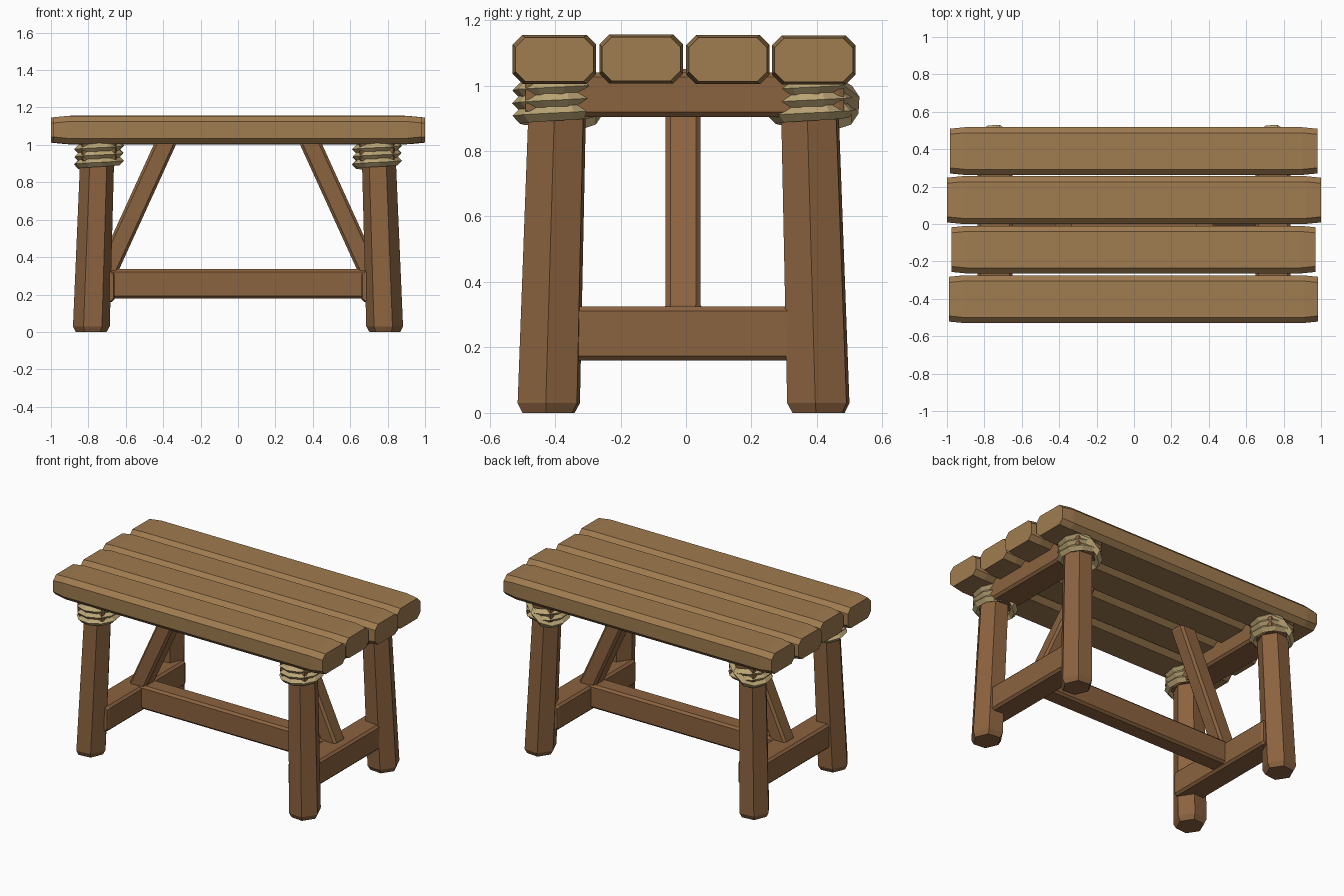
import bpy, bmesh
from math import sin, cos, radians
from mathutils import Vector

if "Cube" in bpy.data.objects:
    bpy.data.objects.remove(bpy.data.objects["Cube"])


def material(name, color):
    m = bpy.data.materials.new(name)
    m.diffuse_color = (*color, 1)
    m.use_nodes = True
    m.node_tree.nodes["Principled BSDF"].inputs["Base Color"].default_value = m.diffuse_color
    return m


TOP = material("light_wood", (0.35, 0.20, 0.08))
WOOD = material("dark_wood", (0.26, 0.125, 0.05))
ROPE = material("rope_fibre", (0.50, 0.38, 0.18))


def loft(name, rings, mat, closed=False):
    """Skin a list of equal-sized rings into a flat-shaded object."""
    bm = bmesh.new()
    loops = [[bm.verts.new(p) for p in ring] for ring in rings]
    n = len(loops[0])
    pairs = list(zip(loops, loops[1:]))
    if closed:
        pairs.append((loops[-1], loops[0]))
    else:
        bm.faces.new(loops[0])
        bm.faces.new(loops[-1])
    for a, b in pairs:
        for i in range(n):
            j = (i + 1) % n
            bm.faces.new((a[i], a[j], b[j], b[i]))
    bmesh.ops.recalc_face_normals(bm, faces=bm.faces)
    mesh = bpy.data.meshes.new(name)
    bm.to_mesh(mesh)
    bm.free()
    mesh.materials.append(mat)
    obj = bpy.data.objects.new(name, mesh)
    bpy.context.collection.objects.link(obj)
    return obj


def timber(name, start, end, side, width, height, chamfer, tip, shrink, mat):
    """Chamfered beam from start to end; 'side' is its width direction."""
    start, end, side = Vector(start), Vector(end), Vector(side)
    axis = (end - start).normalized()
    up = axis.cross(side)
    length = (end - start).length

    def ring(t, s):
        w, h, c = width / 2 - s, height / 2 - s, chamfer
        prof = [(w, h - c), (w - c, h), (c - w, h), (-w, h - c),
                (-w, c - h), (c - w, -h), (w - c, -h), (w, c - h)]
        return [start + axis * t + side * a + up * b for a, b in prof]

    return loft(name, [ring(0, shrink), ring(tip, 0), ring(length - tip, 0),
                       ring(length, shrink)], mat)


# Table top: four planks of slightly different length and height
planks = [(-0.402, -0.99, 0.985, 1.080), (-0.137, -0.975, 0.97, 1.081),
          (0.128, -1.0, 1.0, 1.079), (0.39, -0.985, 0.98, 1.078)]
for i, (y, x0, x1, z) in enumerate(planks):
    timber(f"plank_{i + 1}", (x0, y, z), (x1, y, z), (0, 1, 0),
           0.255, 0.15, 0.03, 0.08, 0.008, TOP)


# Splayed hexagonal leg with worn foot
def leg(name, sx, foot_y, top_y):
    rings = []
    for z, r in ((0.0, 0.088), (0.03, 0.105), (1.02, 0.096)):
        t = z / 0.87
        cx = sx * (0.785 - 0.03 * t)
        cy = foot_y + (top_y - foot_y) * t
        rings.append([(cx + 0.94 * r * cos(radians(60 * k - 5)) * sx,
                       cy + r * sin(radians(60 * k - 5)), z) for k in range(6)])
    loft(name, rings, WOOD)


# Rope: wound coil whose end drops back to the start across the rear
def rope(name, cx, cy):
    steps, turns = 28, 2.75
    path = [(135 + 360 * turns * i / steps, 0.113, 0.892 + 0.108 * i / steps, 0.024)
            for i in range(steps + 1)]
    path += [(80 + 360 * 3, 0.124, 0.965, 0.034), (105 + 360 * 3, 0.124, 0.915, 0.034)]
    rings = []
    for a, r, z, h in path:
        c, s = cos(radians(a)), sin(radians(a))
        rings.append([(cx + c * (r + d), cy + s * (r + d), z + e)
                      for d, e in ((0.023, 0), (0, h), (-0.023, 0), (0, -h))])
    loft(name, rings, ROPE, closed=True)


for sx, label in ((-1, "left"), (1, "right")):
    leg(f"front_{label}_leg", sx, -0.42, -0.395)
    leg(f"back_{label}_leg", sx, 0.405, 0.38)
    rope(f"front_{label}_rope", sx * 0.743, -0.395)
    rope(f"back_{label}_rope", sx * 0.743, 0.385)
    # Cross beams under the top and near the floor
    timber(f"{label}_top_beam", (sx * 0.743, -0.49, 0.972), (sx * 0.743, 0.482, 0.972),
           (1, 0, 0), 0.185, 0.135, 0.014, 0.015, 0.006, WOOD)
    timber(f"{label}_low_beam", (sx * 0.74, -0.42, 0.243), (sx * 0.74, 0.40, 0.243),
           (1, 0, 0), 0.16, 0.165, 0.014, 0.015, 0.006, WOOD)
    # Diagonal brace from stretcher to table top
    timber(f"{label}_brace", (sx * 0.713, -0.009, 0.295), (sx * 0.378, -0.009, 1.03),
           (0, 1, 0), 0.106, 0.108, 0.014, 0.015, 0.004, WOOD)

# Long stretcher between the low beams
timber("stretcher", (-0.69, -0.009, 0.257), (0.69, -0.009, 0.257), (0, 1, 0),
       0.12, 0.157, 0.014, 0.015, 0.004, WOOD)
